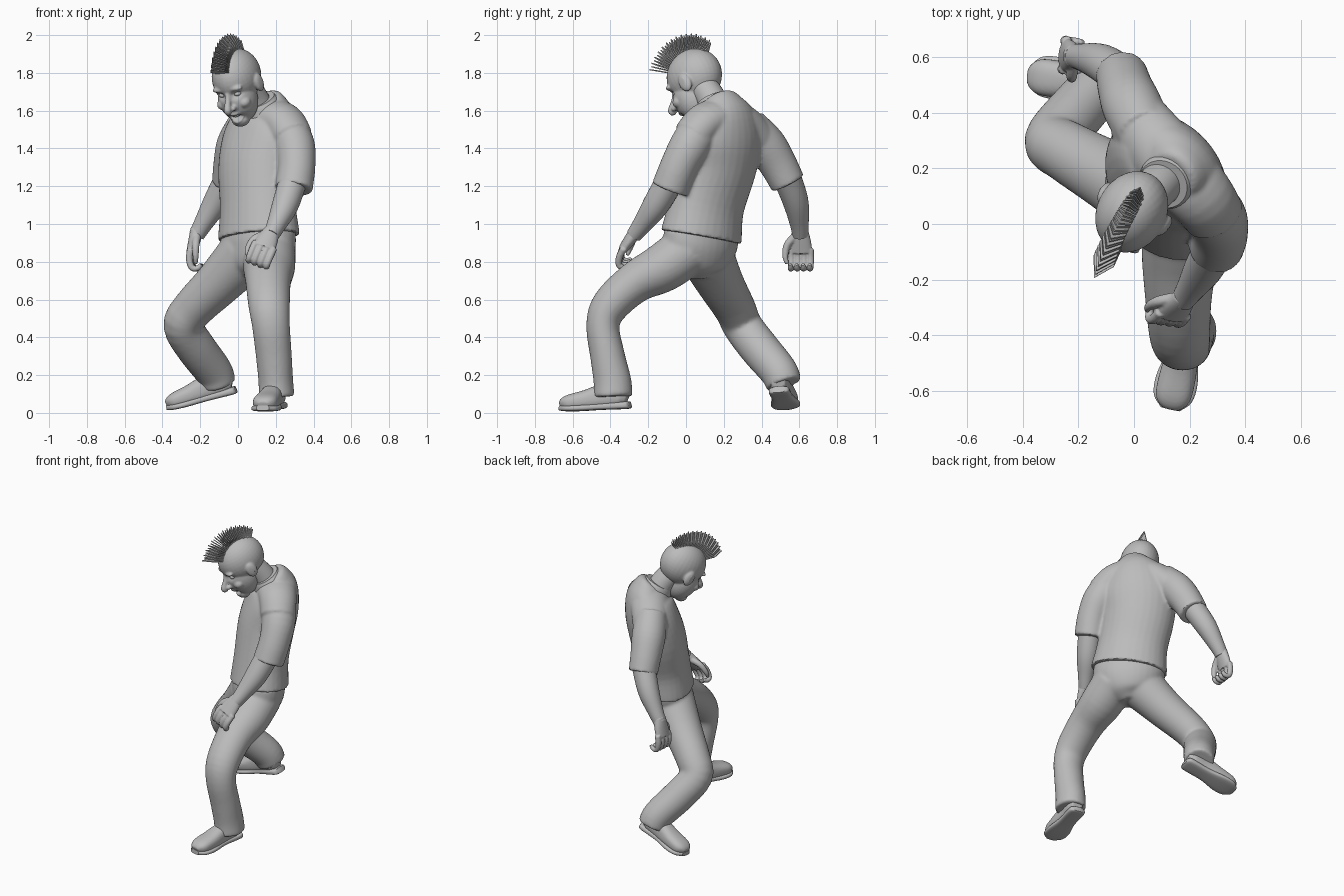
import bpy, bmesh, math
from mathutils import Matrix, Vector

cube = bpy.data.objects.get("Cube")
if cube:
    bpy.data.objects.remove(cube)

grey = bpy.data.materials.new("plain grey")
grey.use_nodes = True
tone = (0.5, 0.5, 0.5, 1)
grey.diffuse_color = tone
grey.node_tree.nodes["Principled BSDF"].inputs["Base Color"].default_value = tone
X, Z, ACROSS = Vector((1, 0, 0)), Vector((0, 0, 1)), Vector((.7, -.7, 0))


def smooth_path(pts, steps=4):
    """Catmull-Rom interpolation of (x, y, z, half width, half depth) tuples."""
    p = [Vector(q) for q in pts]
    p = [p[0] * 2 - p[1]] + p + [p[-1] * 2 - p[-2]]
    out = []
    for a, b, c, d in zip(p, p[1:], p[2:], p[3:]):
        for k in range(steps):
            t = k / steps
            out.append((b * 2 + (c - a) * t + (a * 2 - b * 5 + c * 4 - d) * t * t
                        + (b * 3 - a - c * 3 + d) * t ** 3) / 2)
    return out + [p[-2]]


def loft(bm, pts, side=X, power=1, n=32):
    """Closed tube with (super)elliptic sections along a path."""
    path = smooth_path([q if len(q) == 5 else (*q, q[3]) for q in pts])
    rings = []
    for i, q in enumerate(path):
        t = (path[min(i + 1, len(path) - 1)] - path[max(i - 1, 0)]).to_3d().normalized()
        s = (side - t * side.dot(t)).normalized()
        u = t.cross(s)
        ring = []
        for k in range(n):
            ang = math.tau * k / n
            c, d = math.cos(ang), math.sin(ang)
            c, d = (math.copysign(abs(v) ** power, v) for v in (c, d))
            ring.append(bm.verts.new(q.to_3d() + s * q[3] * c + u * q[4] * d))
        rings.append(ring)
    for r0, r1 in zip(rings, rings[1:]):
        for k in range(n):
            bm.faces.new((r0[k], r0[k - 1], r1[k - 1], r1[k]))
    bm.faces.new(rings[0])
    bm.faces.new(rings[-1][::-1])


def ball(bm, centre, radii):
    m = Matrix.Translation(centre) @ Matrix.Diagonal((*radii, 1))
    bmesh.ops.create_uvsphere(bm, u_segments=32, v_segments=20, radius=1, matrix=m)


def finish(bm, name, matrix=Matrix(), voxel=0, relax=4, dents=(), angle=40):
    """Turn a bmesh into an object, fusing its pieces when a voxel size is given."""
    bmesh.ops.recalc_face_normals(bm, faces=bm.faces)
    me = bpy.data.meshes.new(name)
    bm.to_mesh(me)
    bm.free()
    ob = bpy.data.objects.new(name, me)
    bpy.context.collection.objects.link(ob)
    if voxel:
        mod = ob.modifiers.new("fuse", "REMESH")
        mod.mode, mod.voxel_size = "VOXEL", voxel
        mod = ob.modifiers.new("relax", "SMOOTH")
        mod.factor, mod.iterations = .5, relax
        deps = bpy.context.evaluated_depsgraph_get()
        me = bpy.data.meshes.new_from_object(ob.evaluated_get(deps))
        ob.modifiers.clear()
        ob.data = me
    for centre, r, push in dents:
        for v in me.vertices:
            if v.co.y < 0:
                d = v.co - Vector(centre)
                v.co.y += push * math.exp(-sum((a / b) ** 2 for a, b in zip(d, r)))
    me.transform(matrix)
    me.materials.clear()
    me.materials.append(grey)
    me.shade_smooth()
    me.set_sharp_from_angle(angle=math.radians(angle))


# Trousers: pelvis and both legs fused
bm = bmesh.new()
loft(bm, [(.11, .08, .97, .225, .16), (.105, .075, .88, .225, .165), (.09, .06, .78, .165, .14),
          (.08, .06, .72, .07, .08)], ACROSS)
loft(bm, [(.17, .02, .87, .135), (.165, -.12, .77, .137, .13), (.16, -.27, .69, .12, .11),
          (.165, -.4, .57, .11, .1), (.175, -.44, .46, .1, .088), (.19, -.415, .3, .095, .092),
          (.2, -.39, .17, .092, .1), (.205, -.385, .085, .095, .103)])
loft(bm, [(.05, .1, .85, .15), (-.1, .18, .69, .125), (-.24, .26, .55, .11),
          (-.29, .3, .46, .105), (-.22, .39, .34, .105), (-.13, .49, .22, .1),
          (-.105, .52, .15, .095)], Vector((.6, .8, 0)))
finish(bm, "trousers", voxel=.01, relax=8)

# Shirt: torso, shoulder yoke and sleeves fused
bm = bmesh.new()
loft(bm, [(.11, .08, .93, .245, .185), (.105, .11, 1.1, .225, .172), (.105, .165, 1.3, .235, .178),
          (.13, .195, 1.45, .245, .168), (.15, .2, 1.56, .2, .145),
          (.145, .185, 1.625, .13, .115), (.13, .17, 1.655, .09, .085)], ACROSS)
loft(bm, [(.01, .38, 1.45, .1, .11), (.08, .29, 1.535, .1, .12), (.16, .19, 1.565, .1, .13),
          (.24, .1, 1.54, .1, .12), (.29, .03, 1.46, .1, .11)], Z)
loft(bm, [(.23, .1, 1.53, .1), (.295, .03, 1.43, .108), (.31, -.035, 1.31, .1),
          (.295, -.085, 1.185, .1)])
loft(bm, [(.04, .33, 1.52, .1), (-.005, .42, 1.42, .108), (-.03, .485, 1.32, .1),
          (-.045, .54, 1.215, .093)])
finish(bm, "shirt", voxel=.009, relax=6)

# Forearms
for name, pts in (
        ("left_forearm", [(.295, -.08, 1.24, .075), (.25, -.16, 1.1, .07),
                          (.205, -.23, 1, .052), (.175, -.275, .94, .042)]),
        ("right_forearm", [(-.04, .53, 1.26, .075), (-.115, .58, 1.12, .068),
                           (-.185, .6, 1, .05), (-.22, .605, .94, .042)])):
    bm = bmesh.new()
    loft(bm, pts)
    finish(bm, name)


def hand(name, wrist, tip, palm, k):
    """Half-closed hand; k is the side of the thumb."""
    z = (Vector(wrist) - Vector(tip)).normalized()
    y = (Vector(palm) - z * z.dot(Vector(palm))).normalized()
    m = Matrix((y.cross(z), y, z)).transposed().to_4x4()
    bm = bmesh.new()
    loft(bm, [(0, 0, .02, .04, .036), (0, 0, -.04, .054, .032), (0, 0, -.11, .062, .026)])
    for i in range(4):
        x = (i - 1.5) * .034
        loft(bm, [(x, -.004, -.09, .019), (x, .004, -.145, .019), (x, .028, -.185, .017),
                  (x, .058, -.18, .015), (x, .072, -.155, .011)], n=10)
    loft(bm, [(k * .03, .01, -.02, .022), (k * .07, .02, -.065, .02),
              (k * .08, .035, -.12, .016), (k * .07, .045, -.16, .01)], n=10)
    finish(bm, name, Matrix.Translation(wrist) @ m, voxel=.005, relax=2)


hand("left_hand", (.175, -.27, .955), (.105, -.375, .81), (.1, 1, -.1), -1)
hand("right_hand", (-.22, .605, .955), (-.265, .61, .78), (1, -.1, 0), 1)


def shoe(side, heel, toe, roll):
    """Shoe with a thick sole, toe along local -y."""
    d = Vector(toe) - Vector(heel)
    m = (Matrix.Translation((Vector(toe) + Vector(heel)) / 2)
         @ d.to_track_quat("-Y", "Z").to_matrix().to_4x4() @ Matrix.Rotation(roll, 4, "Y"))
    bm = bmesh.new()
    loft(bm, [(0, .19, .022, .035, .018), (0, .165, .02, .055, .02), (0, .03, .02, .056, .018),
              (0, -.08, .018, .076, .017), (0, -.15, .02, .07, .016),
              (0, -.19, .024, .035, .014)], power=.6)
    finish(bm, side + "_sole", m)
    bm = bmesh.new()
    loft(bm, [(0, .18, .06, .035, .04), (0, .14, .075, .052, .062), (0, .05, .073, .055, .066),
              (0, -.05, .058, .065, .053), (0, -.13, .05, .066, .044),
              (0, -.165, .046, .054, .034), (0, -.187, .04, .03, .018)], power=.8)
    loft(bm, [(0, .1, .06, .055, .065), (0, .1, .13, .05, .06), (0, .1, .19, .05, .055)])
    finish(bm, side + "_shoe", m, voxel=.007)


shoe("left", (.215, -.29, .022), (.13, -.67, .002), 0)
shoe("right", (.0, .49, .105), (-.375, .54, .005), .1)

# Head, bowed and turned
pose = (Matrix.Translation((-.01, .04, 1.78)) @ Matrix.Rotation(math.radians(-26), 4, "Z")
        @ Matrix.Rotation(math.radians(30), 4, "X") @ Matrix.Rotation(math.radians(-6), 4, "Y"))
bm = bmesh.new()
ball(bm, (0, .005, 0), (.125, .155, .145))
ball(bm, (0, -.055, -.1), (.104, .105, .135))
ball(bm, (0, -.1, -.2), (.052, .045, .042))
loft(bm, [(0, -.13, -.015, .016), (0, -.165, -.06, .016), (0, -.2, -.098, .02),
          (0, -.18, -.112, .014)])
lips = Vector((0, .3, 1))
loft(bm, [(-.066, -.12, -.125, .009), (0, -.156, -.146, .01), (.066, -.12, -.125, .009)], lips)
loft(bm, [(-.066, -.12, -.13, .009), (0, -.142, -.195, .011), (.066, -.12, -.13, .009)], lips)
for s in (-1, 1):
    ball(bm, (s * .02, -.167, -.1), (.016, .02, .014))
    ball(bm, (s * .045, -.126, -.002), (.044, .022, .015))
    ball(bm, (s * .064, -.11, -.098), (.034, .036, .03))
    ball(bm, (s * .124, -.005, -.045), (.02, .036, .052))
dents = [((s * .045, -.14, -.04), (.026, .04, .018), .018) for s in (-1, 1)]
dents += [((s * .15, -.015, -.04), (.02, .02, .03), .012) for s in (-1, 1)]
dents.append(((0, -.15, -.17), (.045, .04, .016), .03))
finish(bm, "head", pose, voxel=.006, relax=4, dents=dents)

bm = bmesh.new()
for s in (-1, 1):
    ball(bm, (s * .045, -.116, -.04), (.02, .018, .013))
finish(bm, "eyes", pose)
bm = bmesh.new()
loft(bm, [(-.045, -.115, -.145, .006, .008), (0, -.14, -.16, .006, .008),
          (.045, -.115, -.145, .006, .008)], Vector((0, 1, 0)))
finish(bm, "teeth", pose)

# Neck and shirt collar
bm = bmesh.new()
loft(bm, [(.12, .17, 1.58, .085), (.08, .13, 1.67, .078), (.02, .07, 1.75, .08)])
finish(bm, "neck")
bm = bmesh.new()
loft(bm, [(.13, .165, 1.6, .115), (.112, .15, 1.64, .1), (.105, .143, 1.657, .092)], ACROSS)
finish(bm, "collar", angle=30)

# Crest of hair: a fan of thin pointed blades
bm = bmesh.new()
count = 30
for i in range(count):
    t = i / (count - 1)
    ang = math.radians(38 + 110 * t)
    out = Vector((0, -math.cos(ang), math.sin(ang)))
    thick = Vector((0, out.z, -out.y)) * .003
    r = .272 - .06 * t - .008 * (i % 2)
    w = .042 - .012 * t
    outline = [(-w * .8, .11), (-w, r - .07), (0, r), (w, r - .07), (w * .8, .11)]
    a, b = ([bm.verts.new(X * x + out * h + off) for x, h in outline] for off in (thick, -thick))
    bm.faces.new(a)
    bm.faces.new(b[::-1])
    for k in range(len(a)):
        bm.faces.new((a[k], a[k - 1], b[k - 1], b[k]))
finish(bm, "hair_crest", pose, angle=20)
